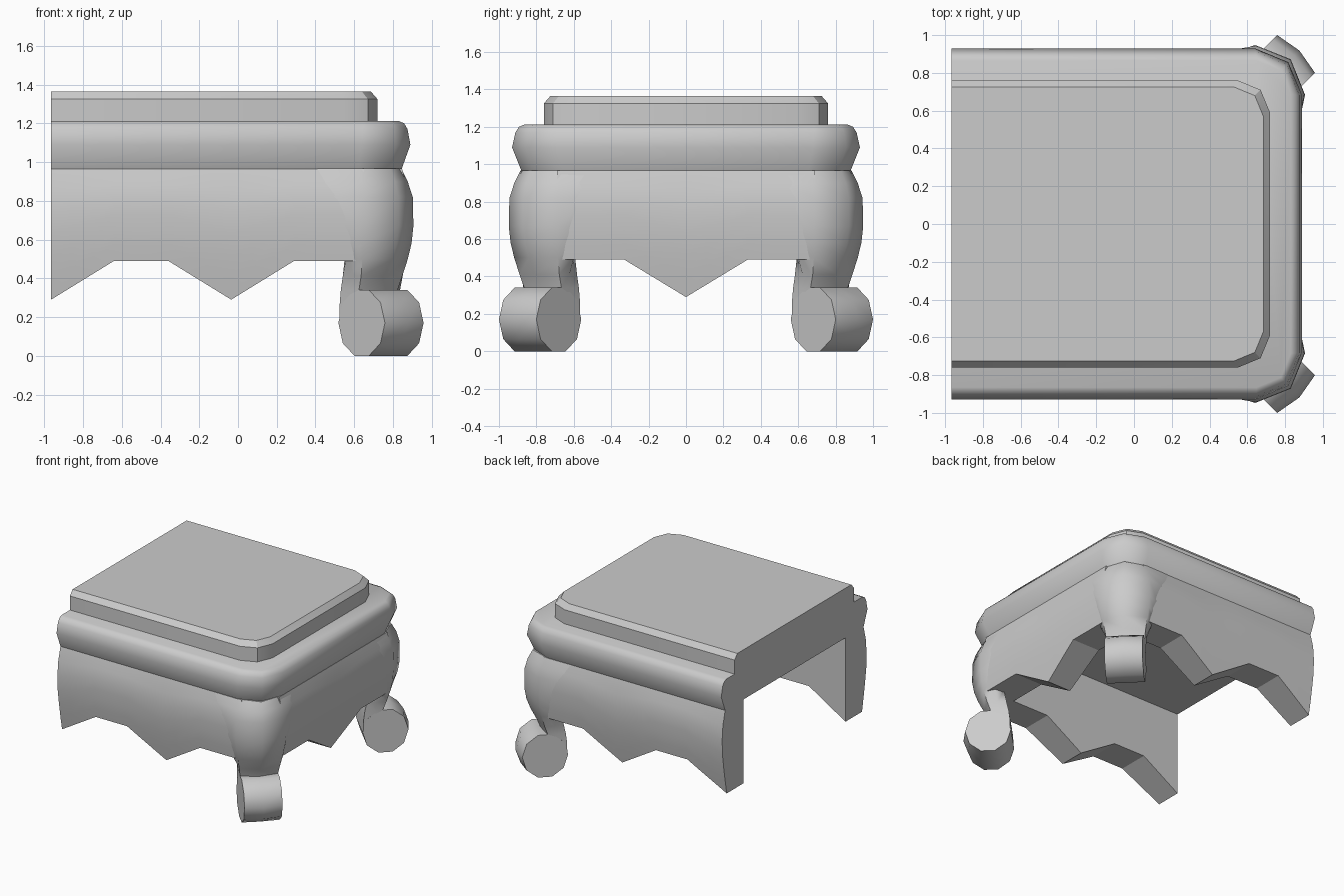
import bpy, bmesh
from math import sin, cos, pi, radians, sqrt

if "Cube" in bpy.data.objects:
    bpy.data.objects.remove(bpy.data.objects["Cube"])

CUT = -0.965   # flat open end of the half stand


def loft(name, rings, mirror=False, angle=35):
    """Skin closed rings of equal length, cap both ends, optionally mirror in y."""
    bm = bmesh.new()
    vs = [[bm.verts.new(p) for p in r] for r in rings]
    n = len(rings[0])
    for a, b in zip(vs, vs[1:]):
        for i in range(n):
            j = (i + 1) % n
            bm.faces.new((a[i], a[j], b[j], b[i]))
    bm.faces.new(vs[0][::-1])
    bm.faces.new(vs[-1])
    bmesh.ops.recalc_face_normals(bm, faces=bm.faces)
    me = bpy.data.meshes.new(name)
    bm.to_mesh(me)
    bm.free()
    ob = bpy.data.objects.new(name, me)
    bpy.context.collection.objects.link(ob)
    bpy.ops.object.select_all(action='DESELECT')
    ob.select_set(True)
    bpy.context.view_layer.objects.active = ob
    bpy.ops.object.shade_smooth_by_angle(angle=radians(angle))
    if mirror:
        m = ob.modifiers.new("mirror_y", 'MIRROR')
        m.use_axis = (False, True, False)
    return ob


def plan(x, y, r, z):
    """Plan outline: square at the cut end, two-segment round corners at +x."""
    k = r * (1 - sqrt(0.5))
    half = [(CUT, y), (x - r, y), (x - k, y - k), (x, y - r)]
    return [(a, b, z) for a, b in half] + [(a, -b, z) for a, b in half[::-1]]


# Top slab with chamfered rim
loft("top_slab", [plan(0.72, 0.76, 0.17, 1.2), plan(0.72, 0.76, 0.17, 1.325),
                  plan(0.685, 0.725, 0.155, 1.365)], angle=25)

# Rounded moulding under the slab
loft("moulding", [plan(0.845, 0.88, 0.225, 0.965), plan(0.89, 0.93, 0.25, 1.09),
                  plan(0.875, 0.912, 0.23, 1.17), plan(0.858, 0.893, 0.21, 1.2),
                  plan(0.83, 0.865, 0.18, 1.212)], angle=50)

# Aprons: gently bulging walls with a zigzag lower edge
BULGE = [(0.29, 0.86), (0.45, 0.89), (0.62, 0.915), (0.8, 0.92), (0.9, 0.9), (0.965, 0.88)]


def bulge(z):
    for (z0, y0), (z1, y1) in zip(BULGE, BULGE[1:]):
        if z <= z1 + 1e-6:
            return y0 + (y1 - y0) * (z - z0) / (z1 - z0)
    return BULGE[-1][1]


def apron_rings(edge, place):
    cols = []
    for (p0, b0), (p1, b1) in zip(edge, edge[1:]):
        cols += [(p0 + (p1 - p0) * t / 3, b0 + (b1 - b0) * t / 3) for t in range(3)]
    cols.append(edge[-1])
    rings = []
    for p, b in cols:
        zs = [b + (0.966 - b) * t / 6 for t in range(7)]
        prof = [(bulge(z), z) for z in zs] + [(0.65, 0.966), (0.65, b)]
        rings.append([place(p, d, z) for d, z in prof])
    return rings


side_edge = [(CUT, 0.29), (-0.64, 0.49), (-0.36, 0.49), (-0.035, 0.29), (0.29, 0.49), (0.65, 0.49)]
end_edge = [(-0.69, 0.49), (-0.33, 0.49), (0, 0.29), (0.33, 0.49), (0.69, 0.49)]
loft("side_aprons", apron_rings(side_edge, lambda p, d, z: (p, d, z)), mirror=True, angle=30)
loft("end_apron", apron_rings(end_edge, lambda p, d, z: (d - 0.033, p, z)), angle=30)


# Corner legs: u points diagonally outwards, v runs across the leg
def corner(u, v, z):
    s = sqrt(0.5)
    return (0.738 + s * (u + v), 0.78 + s * (u - v), z)


# z, back (v, u), wing (v, u), shoulder (v, u), front u
SECTIONS = [
    (0.18, 0.138, -0.165, 0.138, -0.09, 0.138, -0.03, -0.01),
    (0.27, 0.139, -0.162, 0.139, -0.09, 0.139, -0.03, -0.005),
    (0.34, 0.140, -0.153, 0.142, -0.08, 0.141, -0.02, 0.010),
    (0.41, 0.141, -0.138, 0.152, -0.07, 0.150, 0.005, 0.040),
    (0.50, 0.145, -0.120, 0.195, -0.06, 0.166, 0.030, 0.085),
    (0.58, 0.145, -0.110, 0.215, -0.055, 0.178, 0.045, 0.115),
    (0.67, 0.145, -0.110, 0.235, -0.05, 0.187, 0.050, 0.130),
    (0.82, 0.145, -0.110, 0.275, -0.086, 0.182, 0.050, 0.128),
    (0.90, 0.145, -0.110, 0.290, -0.12, 0.170, 0.025, 0.105),
    (0.966, 0.145, -0.110, 0.304, -0.160, 0.158, -0.010, 0.068),
]
rings = []
for z, bv, bu, wv, wu, cv, cu, f in SECTIONS:
    half = [(bu, bv), (wu, wv), (cu, cv)]
    pts = [(u, -v) for u, v in half] + [(f, 0)] + half[::-1]
    rings.append([corner(u, v, z) for u, v in pts])
loft("corner_legs", rings, mirror=True, angle=50)

# Scroll feet: ten-sided rolls, slightly bowed outwards in the middle
rings = []
for v, bow in ((-0.141, 0), (0, 0.025), (0.141, 0)):
    ring = [(2 * pi * i / 10) for i in range(10)]
    rings.append([corner(0.17 * cos(a) + bow * max(cos(a), 0), v,
                         0.17 + 0.17 * sin(a) / sin(0.4 * pi)) for a in ring])
loft("scroll_feet", rings, mirror=True, angle=50)
